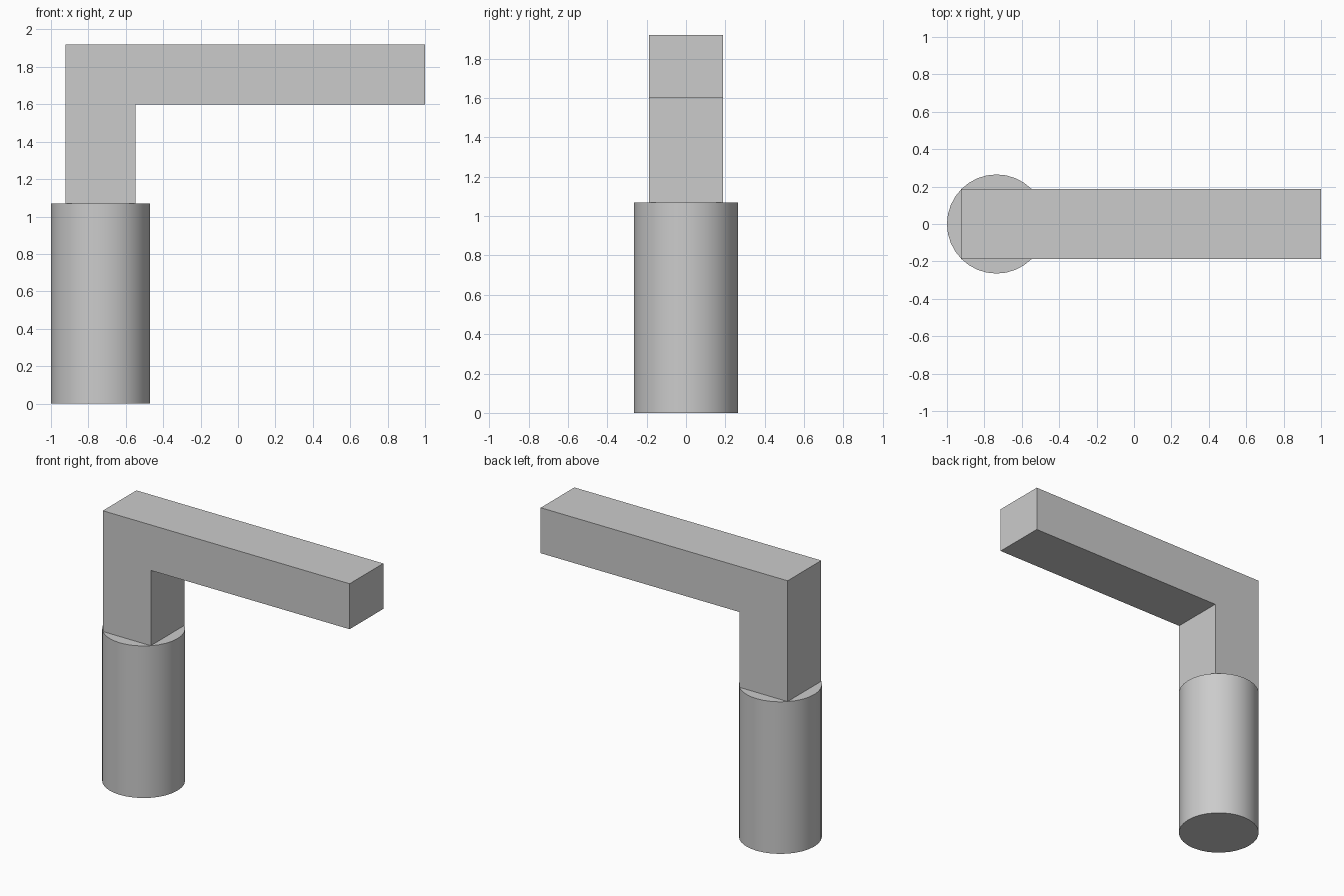
import bpy
import bmesh
import math

cube = bpy.data.objects.get("Cube")
if cube:
    bpy.data.objects.remove(cube, do_unlink=True)

# Single plain grey
grey = bpy.data.materials.new("plain_grey")
grey.use_nodes = True
colour = (0.6, 0.6, 0.6, 1)
grey.diffuse_color = colour
grey.node_tree.nodes["Principled BSDF"].inputs["Base Color"].default_value = colour

POST_X = -0.735      # axis shared by the base and the post
RADIUS = 0.265
BASE_TOP = 1.07
HALF = 0.187         # half width of the square bar

# Round base
bpy.ops.mesh.primitive_cylinder_add(vertices=32, radius=RADIUS, depth=BASE_TOP,
                                    location=(POST_X, 0, BASE_TOP / 2))
base = bpy.context.object
base.name = "round_base"
base.data.materials.append(grey)
bpy.ops.object.shade_smooth_by_angle(angle=math.radians(30))

# Upright post and horizontal arm, one extruded L profile
left, right = POST_X - HALF, POST_X + HALF
profile = [(left, BASE_TOP), (right, BASE_TOP), (right, 1.6),
           (1, 1.6), (1, 1.92), (left, 1.92)]
bm = bmesh.new()
face = bm.faces.new([bm.verts.new((x, -HALF, z)) for x, z in profile])
extruded = bmesh.ops.extrude_face_region(bm, geom=[face], use_keep_orig=True)
moved = [v for v in extruded["geom"] if isinstance(v, bmesh.types.BMVert)]
bmesh.ops.translate(bm, verts=moved, vec=(0, 2 * HALF, 0))
bmesh.ops.recalc_face_normals(bm, faces=bm.faces)
mesh = bpy.data.meshes.new("post_and_arm")
bm.to_mesh(mesh)
bm.free()
mesh.materials.append(grey)
arm = bpy.data.objects.new("post_and_arm", mesh)
bpy.context.collection.objects.link(arm)
